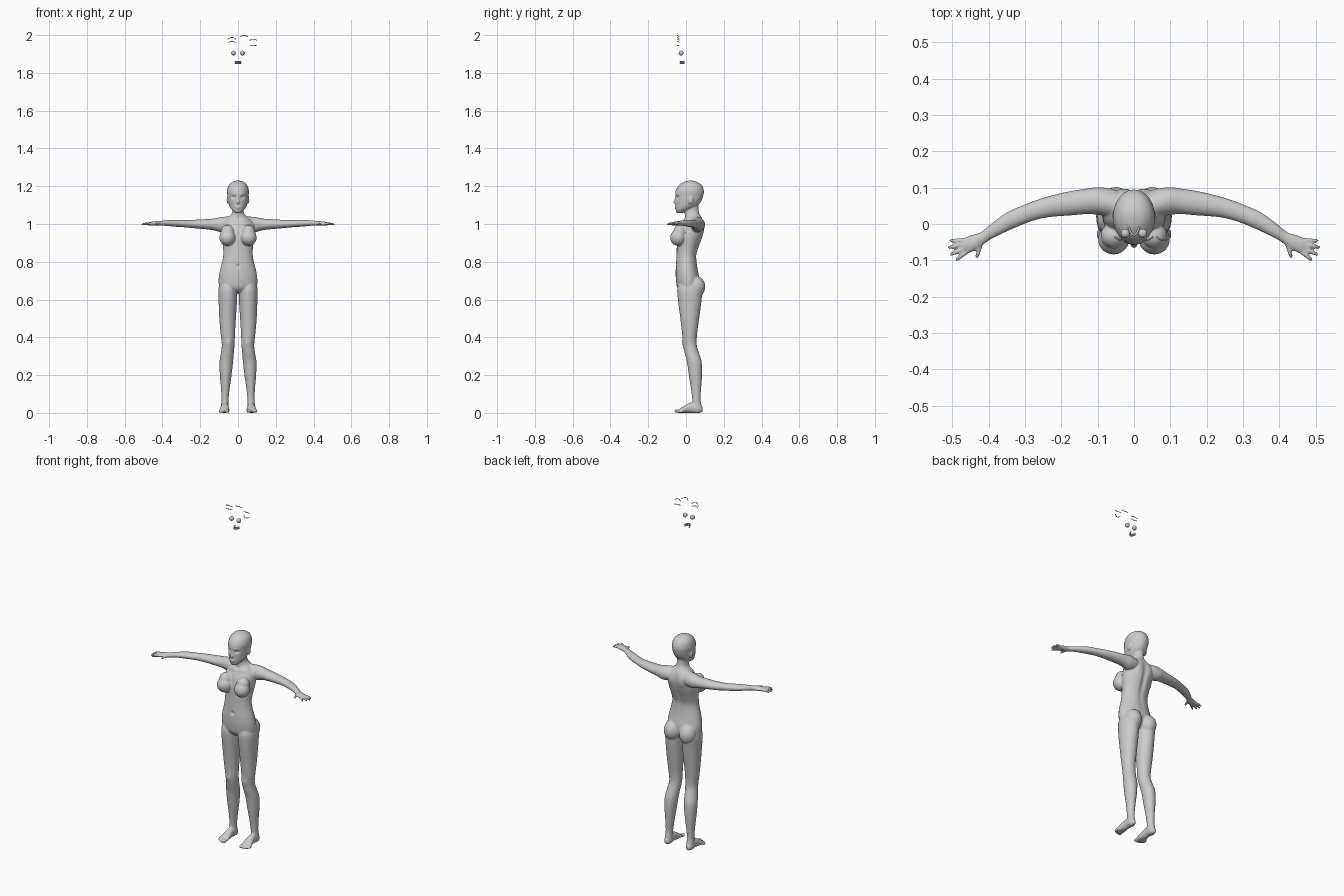
import bpy, bmesh, math
from mathutils import Vector, Matrix

SEG, SUB = 24, 4


def smooth_path(rows):
    """Catmull-Rom interpolation of (x, y, z, ra, rb) rows."""
    pts = [Vector(r) for r in rows]
    out = []
    for i in range(len(pts) - 1):
        a, b, c, d = pts[max(i - 1, 0)], pts[i], pts[i + 1], pts[min(i + 2, len(pts) - 1)]
        for k in range(SUB):
            t = k / SUB
            out.append(0.5 * (2 * b + (c - a) * t + (2 * a - 5 * b + 4 * c - d) * t * t
                              + (3 * b - a - 3 * c + d) * t ** 3))
    return out + [pts[-1]]


def loft(bm, rows, upright=False, sides=(1,)):
    """Skin elliptical rings along a path; upright keeps the rings horizontal."""
    path = smooth_path(rows)
    for s in sides:
        rings = []
        for i, p in enumerate(path):
            u, v = Vector((1, 0, 0)), Vector((0, 1, 0))
            if not upright:
                t = path[min(i + 1, len(path) - 1)] - path[max(i - 1, 0)]
                u = Vector((t[1], -t[0], 0)).normalized()
                v = Vector((0, 0, 1))
            ring = []
            for k in range(SEG):
                a = 2 * math.pi * k / SEG
                co = (Vector(p[:3]) + u * math.cos(a) * max(p[3], .0006)
                      + v * math.sin(a) * max(p[4], .0006))
                ring.append(bm.verts.new((co.x * s, co.y, co.z)))
            rings.append(ring)
        for r, q in zip(rings, rings[1:]):
            for k in range(SEG):
                n = (k + 1) % SEG
                bm.faces.new((r[k], r[n], q[n], q[k]))
        bm.faces.new(rings[0])
        bm.faces.new(rings[-1])


def ball(bm, c, r, sides=(1,)):
    for s in sides:
        m = Matrix.Translation((c[0] * s, c[1], c[2])) @ Matrix.Diagonal((*r, 1))
        bmesh.ops.create_uvsphere(bm, u_segments=24, v_segments=16, radius=1, matrix=m)


def finish(bm, name):
    bmesh.ops.recalc_face_normals(bm, faces=bm.faces[:])
    me = bpy.data.meshes.new(name)
    bm.to_mesh(me)
    bm.free()
    for p in me.polygons:
        p.use_smooth = True
    ob = bpy.data.objects.new(name, me)
    bpy.context.collection.objects.link(ob)
    return ob


def column(bm, rows):
    """Central column from (z, half width, front y, back y)."""
    loft(bm, [(0, (f + b) / 2, z, w, (b - f) / 2) for z, w, f, b in rows], True)


BOTH = (1, -1)
bm = bmesh.new()

# torso and neck
column(bm, [(.635, .05, -.02, .05), (.66, .095, -.045, .07), (.70, .103, -.053, .075),
            (.75, .097, -.055, .065), (.80, .084, -.052, .058), (.84, .078, -.05, .057),
            (.88, .08, -.049, .07), (.93, .087, -.046, .088), (.97, .088, -.038, .095),
            (1.0, .085, -.025, .094), (1.025, .066, -.012, .088), (1.042, .044, -.006, .079),
            (1.06, .031, -.008, .07), (1.09, .028, -.010, .066), (1.12, .028, 0, .07)])
# head
column(bm, [(1.058, .012, -.048, -.02), (1.066, .024, -.053, 0), (1.08, .037, -.055, .035),
            (1.10, .047, -.056, .065), (1.125, .053, -.056, .083), (1.15, .056, -.056, .092),
            (1.175, .058, -.055, .095), (1.2, .052, -.043, .087), (1.215, .041, -.026, .073),
            (1.225, .026, -.005, .052), (1.23, .008, .018, .032)])
# nose, lips, ears
loft(bm, [(0, -.051, 1.148, .005, .006), (0, -.055, 1.128, .006, .007),
          (0, -.058, 1.115, .009, .009), (0, -.054, 1.106, .007, .006)], True)
ball(bm, (0, -.053, 1.091), (.016, .007, .004))
ball(bm, (0, -.053, 1.084), (.013, .007, .004))
ball(bm, (.054, .025, 1.127), (.006, .013, .021), BOTH)
# chest and seat
ball(bm, (.056, -.042, .928), (.043, .042, .043), BOTH)
ball(bm, (.056, -.032, .955), (.036, .036, .04), BOTH)
ball(bm, (.05, .05, .668), (.047, .052, .058), BOTH)

# arm and palm
loft(bm, [(.03, .045, 1.003, .03, .038), (.09, .062, .997, .038, .04),
          (.13, .062, .998, .035, .031), (.18, .056, .999, .033, .026),
          (.24, .046, 1.0, .028, .022), (.29, .031, 1.002, .025, .019),
          (.34, .010, 1.004, .024, .018), (.39, -.02, 1.005, .018, .014),
          (.415, -.037, 1.003, .016, .012), (.438, -.049, 1.003, .021, .012),
          (.465, -.061, 1.001, .022, .010), (.476, -.065, 1.0, .016, .006)], sides=BOTH)
# fingers and thumb: base and tip in plan
for bx, by, tx, ty in [(.460, -.044, .508, -.046), (.463, -.055, .513, -.065),
                       (.462, -.066, .507, -.085), (.458, -.075, .491, -.100),
                       (.420, -.050, .433, -.094)]:
    mx, my = (bx + tx) / 2, (by + ty) / 2
    loft(bm, [(bx, by, 1.001, .006, .007), (mx, my, 1.002, .0058, .0065),
              (tx * .9 + bx * .1, ty * .9 + by * .1, .998, .005, .005),
              (tx, ty, .996, .002, .002)], sides=BOTH)

# leg
loft(bm, [(.052, .018, .71, .035, .045), (.054, .02, .66, .049, .066),
          (.054, .02, .60, .049, .063), (.055, .02, .50, .044, .05),
          (.054, .019, .42, .038, .04), (.052, .021, .36, .034, .036),
          (.056, .03, .32, .034, .038), (.062, .044, .27, .036, .039),
          (.065, .05, .20, .031, .035), (.067, .053, .13, .023, .027),
          (.069, .055, .07, .019, .022), (.07, .058, .03, .02, .026),
          (.07, .06, .004, .017, .022)], True, BOTH)
# foot and toes
loft(bm, [(.07, .088, .018, .008, .012), (.07, .07, .022, .02, .022),
          (.07, .03, .028, .02, .028), (.071, -.005, .02, .025, .02),
          (.073, -.03, .012, .028, .012), (.074, -.04, .009, .024, .008)], sides=BOTH)
for x, y, r in [(.054, -.048, .010), (.068, -.047, .007), (.079, -.042, .0065),
                (.089, -.036, .006), (.098, -.028, .006)]:
    ball(bm, (x, y, r), (r * .85, .014, r), BOTH)

# fuse the parts into one skin
rough = finish(bm, "rough_body")
mod = rough.modifiers.new("fuse", 'REMESH')
mod.mode, mod.voxel_size, mod.use_smooth_shade = 'VOXEL', .0036, True
mod = rough.modifiers.new("soften", 'SMOOTH')
mod.factor, mod.iterations = .5, 5
bpy.context.view_layer.update()
skin = bpy.data.meshes.new_from_object(rough.evaluated_get(bpy.context.evaluated_depsgraph_get()))
bpy.data.objects.remove(rough)
skin.name = "body"
body = bpy.data.objects.new("body", skin)
bpy.context.collection.objects.link(body)

# soft dents and bumps: centre, radii, push
DABS = [((.024, -.054, 1.141), (.012, .03, .008), (0, .009, 0)),    # eye socket
        ((.024, -.054, 1.158), (.016, .02, .006), (0, -.003, 0)),   # brow
        ((0, -.056, .778), (.008, .02, .009), (0, .008, 0)),        # navel
        ((0, .09, .88), (.014, .04, .12), (0, -.009, 0)),           # spine
        ((.045, .095, .985), (.028, .03, .04), (0, .008, 0)),       # shoulder blade
        ((.045, -.02, 1.02), (.035, .02, .008), (0, -.006, 0)),     # collar bone
        ((0, -.02, 1.03), (.010, .03, .010), (0, .006, 0)),         # throat hollow
        ((.05, -.015, .37), (.018, .02, .022), (0, -.004, 0))]      # knee cap
for v in skin.vertices:
    co = v.co.copy()
    for c, r, push in DABS:
        d = sum(((p - q) / w) ** 2 for p, q, w in zip((abs(co.x), co.y, co.z), c, r))
        if d < 9:
            v.co += Vector(push) * math.exp(-d)

# loose face parts above the body
for side, name in ((-1, "left_eye"), (1, "right_eye")):
    bm = bmesh.new()
    ball(bm, (side * .024, -.026, 1.905), (.0125, .0125, .0125))
    finish(bm, name)


def strip(name, x, y, z, half, rise, depth, ra, rb):
    """Thin bowed strip across x."""
    bm = bmesh.new()
    loft(bm, [(x + half * t, y + depth * t * t, z - rise * t * t, ra, rb)
              for t in (-1, -.5, 0, .5, 1)])
    finish(bm, name)


for i, z in enumerate((1.859, 1.851)):
    strip(f"teeth_row_{i + 1}", 0, -.031, z, .015, 0, .023, .003, .0035)
for i, (x, z, half, rise) in enumerate([(-.033, 1.988, .021, .010), (-.032, 1.966, .019, .004),
                                        (.032, 1.998, .021, .007), (.081, 1.978, .019, .006),
                                        (.081, 1.944, .018, -.003)]):
    strip(f"lash_strip_{i + 1}", x, -.045, z, half, rise, .010, .002, .002)
